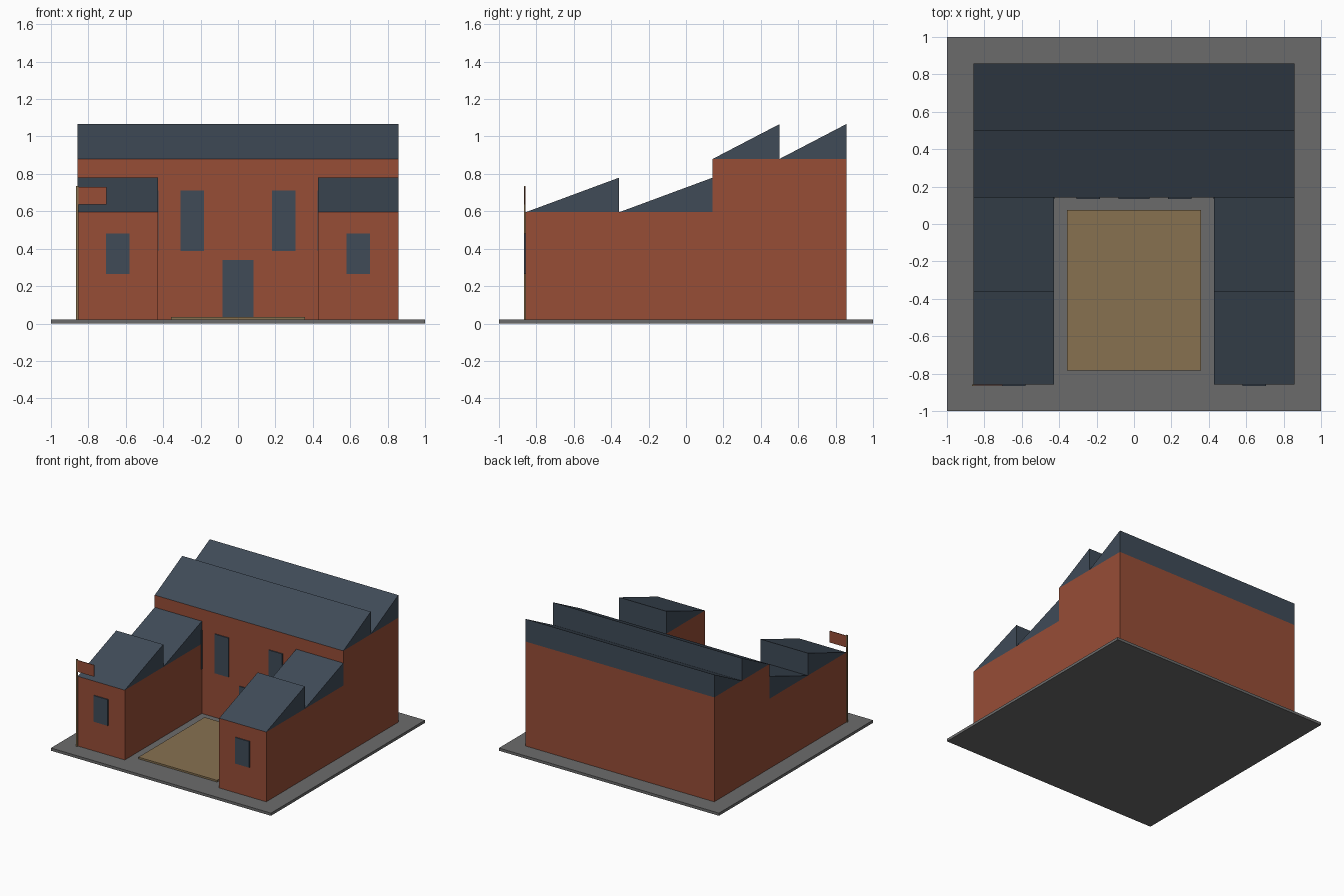
import bpy
import bmesh

cube = bpy.data.objects.get("Cube")
if cube:
    bpy.data.objects.remove(cube, do_unlink=True)


def make_material(name, rgb):
    mat = bpy.data.materials.new(name)
    mat.use_nodes = True
    mat.diffuse_color = (*rgb, 1)
    mat.node_tree.nodes["Principled BSDF"].inputs["Base Color"].default_value = (*rgb, 1)
    return mat


brick = make_material("brick red", (0.31, 0.075, 0.037))
slate = make_material("slate blue", (0.05, 0.07, 0.097))
paving = make_material("paving grey", (0.148, 0.148, 0.148))
sand = make_material("sandy tan", (0.244, 0.166, 0.081))


def extrude_x(name, x0, x1, profile, mat):
    """Extrude a closed (y, z) profile from x0 to x1."""
    bm = bmesh.new()
    face = bm.faces.new([bm.verts.new((x0, y, z)) for y, z in profile])
    side = bmesh.ops.extrude_face_region(bm, geom=[face])["geom"]
    moved = [v for v in side if isinstance(v, bmesh.types.BMVert)]
    bmesh.ops.translate(bm, verts=moved, vec=(x1 - x0, 0, 0))
    bmesh.ops.recalc_face_normals(bm, faces=bm.faces)
    mesh = bpy.data.meshes.new(name)
    bm.to_mesh(mesh)
    bm.free()
    mesh.materials.append(mat)
    obj = bpy.data.objects.new(name, mesh)
    bpy.context.collection.objects.link(obj)
    return obj


def box(name, x, y, z, mat):
    """Box from (min, max) pairs."""
    profile = [(y[0], z[0]), (y[1], z[0]), (y[1], z[1]), (y[0], z[1])]
    return extrude_x(name, x[0], x[1], profile, mat)


def sawtooth_roof(name, x, y_breaks, eave, peak):
    """Row of wedges, each rising toward the back."""
    for i, (y0, y1) in enumerate(zip(y_breaks, y_breaks[1:])):
        extrude_x(f"{name}_tooth_{i + 1}", x[0], x[1],
                  [(y0, eave), (y1, eave), (y1, peak)], slate)


def wall_panel(name, centre, width, wall_y, z):
    """Thin plate on a front-facing wall."""
    box(name, (centre - width / 2, centre + width / 2),
        (wall_y - 0.008, wall_y + 0.001), z, slate)


FLOOR, OUTER, INNER, FRONT, HALL = 0.022, 0.857, 0.429, -0.857, 0.143

# Ground and courtyard
box("ground_slab", (-1, 1), (-1, 1), (0, FLOOR), paving)
box("courtyard", (-0.357, 0.357), (-0.782, 0.076), (FLOOR, 0.036), sand)

# Main hall
box("main_hall", (-OUTER, OUTER), (HALL, OUTER), (FLOOR, 0.88), brick)
sawtooth_roof("hall_roof", (-OUTER, OUTER), (HALL, 0.5, OUTER), 0.88, 1.066)
wall_panel("hall_door", 0, 0.168, HALL, (FLOOR, 0.34))

# Wings and windows on both sides
for side, sign in (("left", 1), ("right", -1)):
    span = sorted((sign * INNER, sign * OUTER))
    box(f"{side}_wing", span, (FRONT, HALL), (FLOOR, 0.595), brick)
    sawtooth_roof(f"{side}_wing_roof", span, (FRONT, -0.357, HALL), 0.595, 0.78)
    wall_panel(f"{side}_wing_window", sign * 0.643, 0.128, FRONT, (0.265, 0.48))
    for place, x in (("inner", 0.245), ("outer", 0.487)):
        wall_panel(f"{side}_hall_window_{place}", sign * x, 0.125, HALL, (0.388, 0.71))

# Flag on the right wing corner
box("flag_pole", (-0.865, -0.853), (-0.867, -0.857), (FLOOR, 0.736), sand)
box("flag", (-0.856, -0.704), (-0.864, -0.859), (0.635, 0.73), brick)
